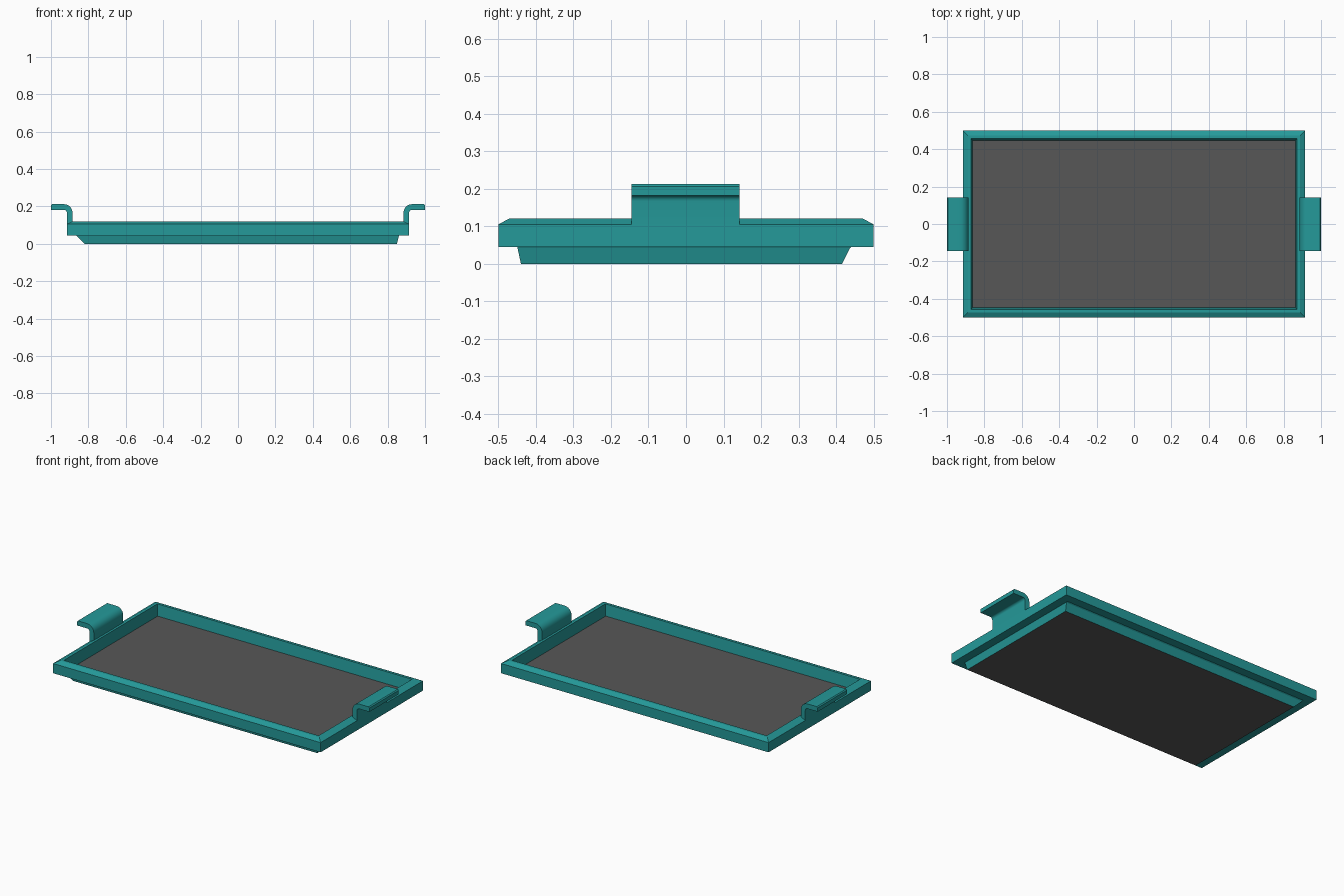
import bpy, bmesh, math

if "Cube" in bpy.data.objects:
    bpy.data.objects.remove(bpy.data.objects["Cube"])


def material(name, rgb):
    m = bpy.data.materials.new(name)
    m.diffuse_color = (*rgb, 1)
    m.use_nodes = True
    m.node_tree.nodes["Principled BSDF"].inputs["Base Color"].default_value = m.diffuse_color
    return m


TEAL = material("teal plastic", (0.018, 0.32, 0.32))
GREY = material("dark grey surface", (0.095, 0.095, 0.095))


def make(name, bm, mats):
    bmesh.ops.recalc_face_normals(bm, faces=bm.faces)
    me = bpy.data.meshes.new(name)
    bm.to_mesh(me)
    bm.free()
    for m in mats:
        me.materials.append(m)
    ob = bpy.data.objects.new(name, me)
    bpy.context.collection.objects.link(ob)
    return ob


def ring(bm, x0, x1, y0, y1, z):
    return [bm.verts.new(p) for p in ((x0, y0, z), (x1, y0, z), (x1, y1, z), (x0, y1, z))]


def bridge(bm, a, b):
    n = len(a)
    return [bm.faces.new((a[i], a[(i + 1) % n], b[(i + 1) % n], b[i])) for i in range(n)]


# tray rim: one cross-section swept round the rectangle
bm = bmesh.new()
profile = [(0, 0.045), (0, 0.105), (0.028, 0.12), (0.044, 0.12), (0.053, 0.045)]
rings = [ring(bm, -0.915 + d, 0.915 - d, -0.5 + d, 0.5 - d, z) for d, z in profile]
for a, b in zip(rings, rings[1:] + rings[:1]):
    bridge(bm, a, b)
make("tray_rim", bm, [TEAL])

# shallow pan under the rim: grey floor and underside, teal slanted walls
bm = bmesh.new()
top = ring(bm, -0.864, 0.864, -0.449, 0.447, 0.05)
mid = ring(bm, -0.862, 0.86, -0.449, 0.437, 0.042)
low = ring(bm, -0.82, 0.85, -0.44, 0.416, 0.0)
bridge(bm, top, mid)
bridge(bm, mid, low)
for r in (top, low):
    bm.faces.new(r).material_index = 1
make("tray_pan", bm, [TEAL, GREY])


# handles: upright strip that bends outward at the top
def arc(cx, cz, r, a0, a1, n=6):
    return [(cx + r * math.cos(math.radians(a0 + (a1 - a0) * i / n)),
             cz + r * math.sin(math.radians(a0 + (a1 - a0) * i / n))) for i in range(n + 1)]


outer = [(0.885, 0.1)] + arc(0.93, 0.167, 0.045, 180, 90) + [(0.994, 0.212), (1.0, 0.206)]
inner = [(1.0, 0.182)] + arc(0.93, 0.167, 0.015, 90, 180) + [(0.915, 0.1)]
for side, label in ((1, "right_handle"), (-1, "left_handle")):
    bm = bmesh.new()
    a, b = ([bm.verts.new((side * x, y, z)) for x, z in outer + inner] for y in (-0.145, 0.142))
    bridge(bm, a, b)
    bm.faces.new(a)
    bm.faces.new(b)
    ob = make(label, bm, [TEAL])
    bpy.ops.object.select_all(action='DESELECT')
    ob.select_set(True)
    bpy.context.view_layer.objects.active = ob
    bpy.ops.object.shade_smooth_by_angle(angle=math.radians(30))
